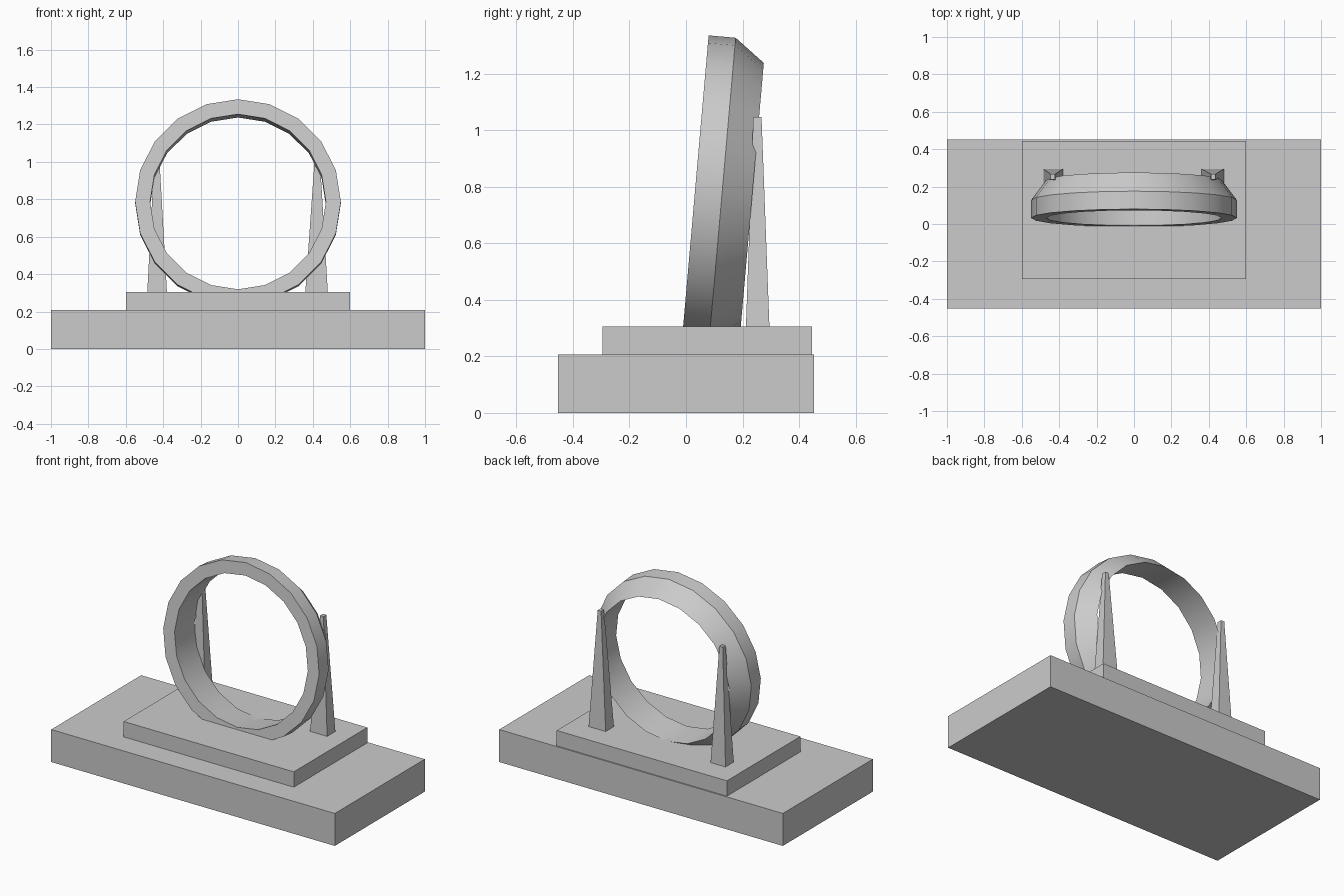
import bpy
import bmesh
from math import sin, cos, radians, tau
from mathutils import Matrix

cube = bpy.data.objects.get("Cube")
if cube:
    bpy.data.objects.remove(cube, do_unlink=True)

# One plain grey for everything
GREY = (0.6, 0.6, 0.6, 1.0)
grey = bpy.data.materials.new("plain grey")
grey.use_nodes = True
grey.diffuse_color = GREY
grey.node_tree.nodes["Principled BSDF"].inputs["Base Color"].default_value = GREY


def add_object(name, bm):
    bmesh.ops.recalc_face_normals(bm, faces=bm.faces)
    mesh = bpy.data.meshes.new(name)
    bm.to_mesh(mesh)
    bm.free()
    mesh.materials.append(grey)
    obj = bpy.data.objects.new(name, mesh)
    bpy.context.collection.objects.link(obj)
    return obj


def block(name, bottom, top, z0, z1):
    """Box or tapered post; bottom and top are (x0, x1, y0, y1)."""
    bm = bmesh.new()
    rings = []
    for (x0, x1, y0, y1), z in ((bottom, z0), (top, z1)):
        corners = ((x0, y0), (x1, y0), (x1, y1), (x0, y1))
        rings.append([bm.verts.new((x, y, z)) for x, y in corners])
    low, high = rings
    bm.faces.new(low)
    bm.faces.new(high)
    for i in range(4):
        j = (i + 1) % 4
        bm.faces.new((low[i], low[j], high[j], high[i]))
    return add_object(name, bm)


# Stepped plinth
base = (-1.0, 1.0, -0.453, 0.453)
step = (-0.6, 0.6, -0.295, 0.445)
block("base_slab", base, base, 0.0, 0.207)
block("upper_step", step, step, 0.207, 0.305)

# Tapered support posts behind the ring
block("right_post", (-0.485, -0.38, 0.212, 0.295),
      (-0.446, -0.422, 0.238, 0.267), 0.305, 1.047)
block("left_post", (0.36, 0.48, 0.212, 0.295),
      (0.412, 0.436, 0.238, 0.267), 0.305, 1.047)

# Leaning ring: (radius, depth) profile swept around, tapering to a thin back rim
SIDES = 20
profile = [(0.47, 0.0), (0.55, 0.0), (0.55, 0.096), (0.47, 0.203)]
bm = bmesh.new()
loops = []
for radius, depth in profile:
    angles = [tau * i / SIDES for i in range(SIDES)]
    loops.append([bm.verts.new((radius * sin(a), depth, radius * cos(a))) for a in angles])
for a, b in zip(loops, loops[1:] + loops[:1]):
    for i in range(SIDES):
        j = (i + 1) % SIDES
        bm.faces.new((a[i], a[j], b[j], b[i]))
lean = Matrix.Translation((0, 0.032, 0.787)) @ Matrix.Rotation(radians(-5), 4, "X")
bmesh.ops.transform(bm, matrix=lean, verts=bm.verts)
ring = add_object("leaning_ring", bm)

bpy.ops.object.select_all(action="DESELECT")
ring.select_set(True)
bpy.context.view_layer.objects.active = ring
bpy.ops.object.shade_smooth_by_angle(angle=radians(30))
